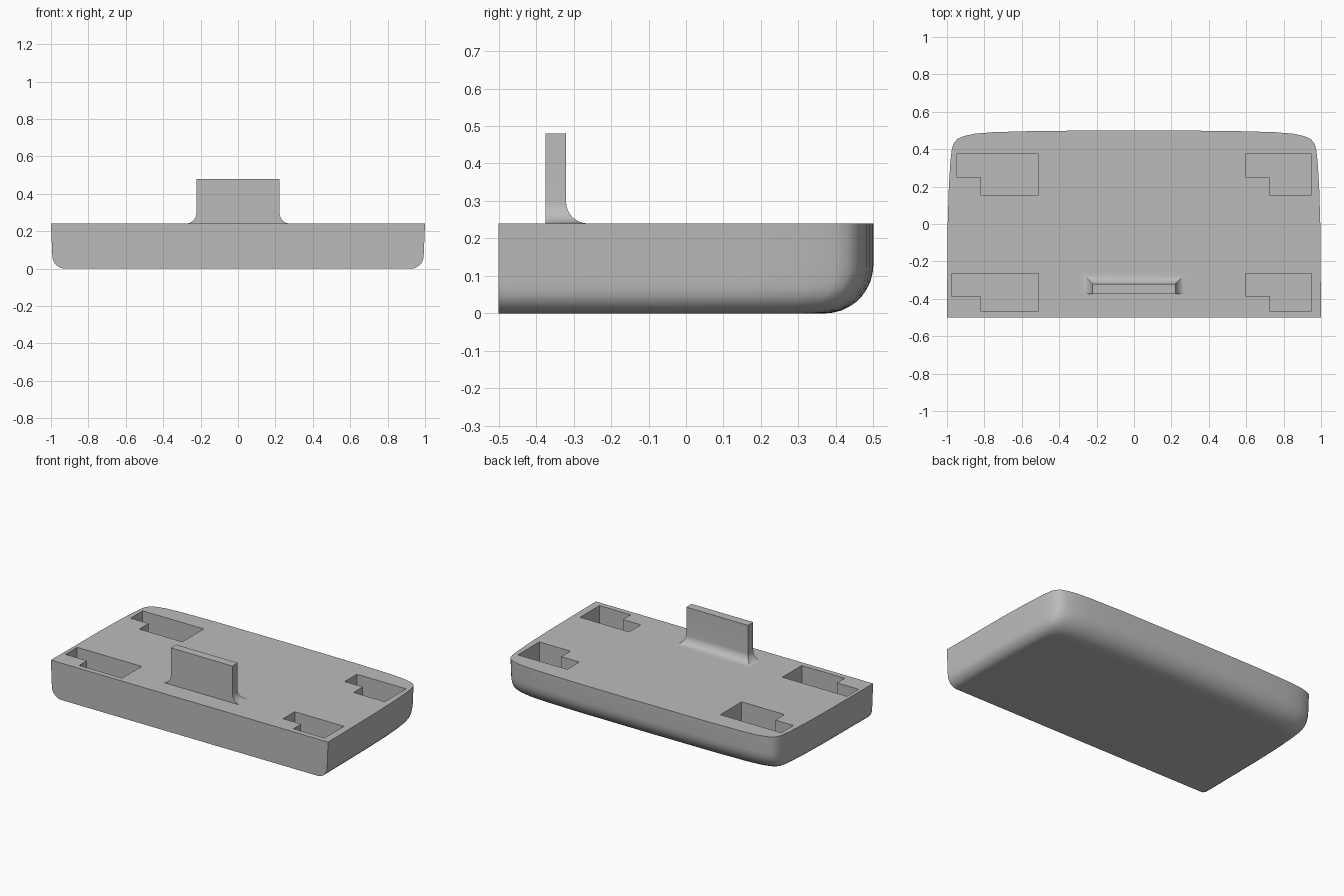
import bpy, bmesh, math

if "Cube" in bpy.data.objects:
    bpy.data.objects.remove(bpy.data.objects["Cube"], do_unlink=True)

gray = bpy.data.materials.new("plain gray")
gray.use_nodes = True
gray.diffuse_color = (0.5, 0.5, 0.5, 1)
gray.node_tree.nodes["Principled BSDF"].inputs["Base Color"].default_value = (0.5, 0.5, 0.5, 1)


def loft(name, rings):
    """Skin a stack of equal-length outlines and cap both ends."""
    bm = bmesh.new()
    loops = [[bm.verts.new(p) for p in ring] for ring in rings]
    n = len(loops[0])
    for low, high in zip(loops, loops[1:]):
        for i in range(n):
            j = (i + 1) % n
            bm.faces.new((low[i], low[j], high[j], high[i]))
    bm.faces.new(loops[0][::-1])
    bm.faces.new(loops[-1])
    bmesh.ops.recalc_face_normals(bm, faces=bm.faces[:])
    mesh = bpy.data.meshes.new(name)
    bm.to_mesh(mesh)
    bm.free()
    mesh.materials.append(gray)
    ob = bpy.data.objects.new(name, mesh)
    bpy.context.collection.objects.link(ob)
    return ob


def round_inset(z, r):
    """Inward offset of a quarter-round bottom edge at height z."""
    k = max(0, 1 - z / r)
    return r * (1 - math.sqrt(1 - k * k))


def select_only(ob):
    bpy.ops.object.select_all(action='DESELECT')
    ob.select_set(True)
    bpy.context.view_layer.objects.active = ob


TOP = 0.24

# Tray body: flat front, bowed back with soft corners, rounded lower edges
half = [(1, -0.5), (0.996, 0.0), (0.99, 0.2), (0.982, 0.33), (0.974, 0.4),
        (0.965, 0.43), (0.945, 0.455), (0.91, 0.47), (0.85, 0.483),
        (0.75, 0.491), (0.5, 0.498)]
outline = half + [(0, 0.5)] + [(-x, y) for x, y in reversed(half)]
back_round, side_round = 0.13, 0.065
heights = [back_round * (1 - math.sin(math.radians(a))) for a in range(90, -1, -10)]
rings = []
for z in heights + [TOP]:
    sx = 1 - round_inset(z, side_round) - 0.01 * (1 - z / TOP)
    sy = 1 - round_inset(z, back_round)
    rings.append([(x * sx, -0.5 + (y + 0.5) * sy, z) for x, y in outline])
body = loft("tray_body", rings)

# L-shaped pockets: x range, y range, then the notch corner
pockets = {
    "back_right": (-0.95, -0.51, 0.155, 0.375, -0.82, 0.25),
    "back_left": (0.595, 0.95, 0.155, 0.375, 0.725, 0.25),
    "front_right": (-0.975, -0.51, -0.465, -0.265, -0.82, -0.385),
    "front_left": (0.595, 0.95, -0.465, -0.265, 0.725, -0.385),
}
for name, (x0, x1, y0, y1, nx, ny) in pockets.items():
    shape = [(nx, y0), (x1, y0), (x1, y1), (x0, y1), (x0, ny), (nx, ny)]
    cutter = loft(name + "_pocket_cutter",
                  [[(x, y, z) for x, y in shape] for z in (0.08, 0.3)])
    cutter.hide_render = True
    select_only(body)
    mod = body.modifiers.new(name, 'BOOLEAN')
    mod.object, mod.operation, mod.solver = cutter, 'DIFFERENCE', 'EXACT'
    bpy.ops.object.modifier_apply(modifier=mod.name)
    bpy.data.objects.remove(cutter, do_unlink=True)

# Upright tab, filleted into the tray on its sides and back
fillet = 0.058
steps = [math.radians(a) for a in range(0, 91, 10)]
levels = [(TOP + fillet * (1 - math.cos(a)), fillet * (1 - math.sin(a))) for a in steps]
levels = [(TOP - 0.01, fillet)] + levels + [(0.48, 0)]
tab = loft("upright_tab", [
    [(-0.222 - e, -0.375, z), (0.222 + e, -0.375, z),
     (0.222 + e, -0.32 + e, z), (-0.222 - e, -0.32 + e, z)] for z, e in levels])

for ob in (body, tab):
    select_only(ob)
    bpy.ops.object.shade_smooth_by_angle(angle=math.radians(32))
